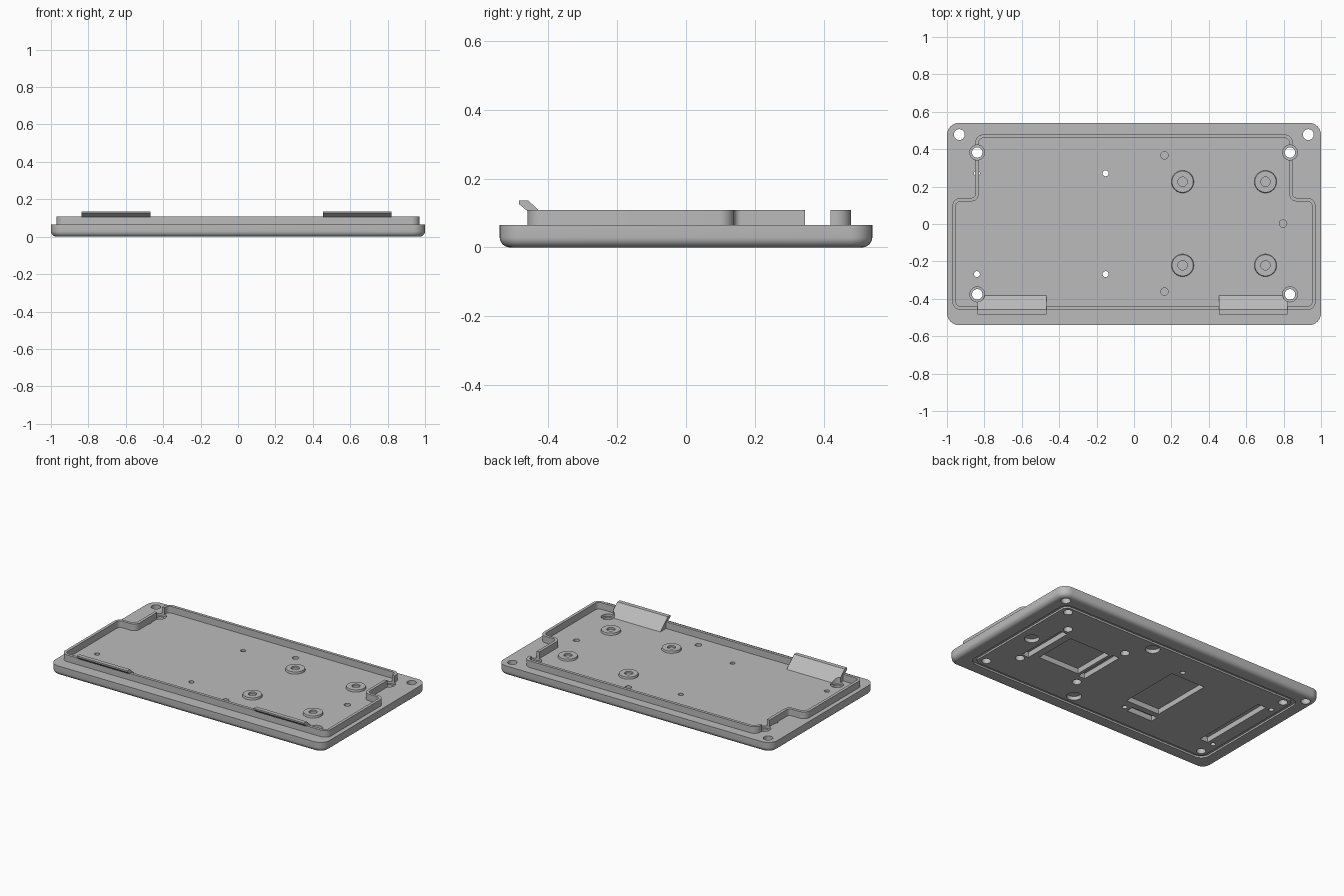
import bpy, bmesh
from math import sin, cos, pi
from mathutils import Vector

cube = bpy.data.objects.get("Cube")
if cube:
    bpy.data.objects.remove(cube, do_unlink=True)

grey = bpy.data.materials.new("plain_grey")
grey.use_nodes = True
grey.diffuse_color = (0.5, 0.5, 0.5, 1)
grey.node_tree.nodes["Principled BSDF"].inputs["Base Color"].default_value = (0.5, 0.5, 0.5, 1)

PLATE_TOP, RIM_TOP = 0.065, 0.109


def loft(bm, loops, cyclic=False):
    """Skin equal-length loops; cap the ends, or close back to the first loop."""
    rows = [[bm.verts.new(p) for p in loop] for loop in loops]
    pairs = list(zip(rows, rows[1:]))
    if cyclic:
        pairs.append((rows[-1], rows[0]))
    else:
        bm.faces.new(rows[0])
        bm.faces.new(rows[-1])
    n = len(rows[0])
    for a, b in pairs:
        for i in range(n):
            j = (i + 1) % n
            bm.faces.new((a[i], a[j], b[j], b[i]))


def finish(name, bm):
    bmesh.ops.recalc_face_normals(bm, faces=bm.faces)
    mesh = bpy.data.meshes.new(name)
    bm.to_mesh(mesh)
    bm.free()
    mesh.materials.append(grey)
    obj = bpy.data.objects.new(name, mesh)
    bpy.context.collection.objects.link(obj)
    return obj


def rounded(corners, z, seg=8):
    """Outline with right-angle corners (x, y, radius) turned into arcs."""
    out = []
    for i, (x, y, r) in enumerate(corners):
        p = Vector((x, y))
        u = (Vector(corners[i - 1][:2]) - p).normalized()
        v = (Vector(corners[(i + 1) % len(corners)][:2]) - p).normalized()
        for k in range(seg + 1):
            t = k / seg * pi / 2
            q = p + (u + v) * r - v * r * cos(t) - u * r * sin(t)
            out.append((q.x, q.y, z))
    return out


def rect(hx, hy, r, z):
    return rounded([(-hx, -hy, r), (hx, -hy, r), (hx, hy, r), (-hx, hy, r)], z)


def lathe(bm, x, y, profile, seg=32):
    """Solid of revolution about a vertical axis from (radius, z) steps."""
    loft(bm, [[(x + r * cos(2 * pi * i / seg), y + r * sin(2 * pi * i / seg), z)
               for i in range(seg)] for r, z in profile])


def box(bm, x0, x1, y0, y1, z0, z1):
    loft(bm, [[(x0, y0, z), (x1, y0, z), (x1, y1, z), (x0, y1, z)] for z in (z0, z1)])


def cut(obj, cutter):
    mod = obj.modifiers.new("cut", 'BOOLEAN')
    mod.operation = 'DIFFERENCE'
    mod.solver = 'EXACT'
    mod.object = cutter
    bpy.context.view_layer.objects.active = obj
    bpy.ops.object.modifier_apply(modifier=mod.name)


# Base plate with a rounded lower edge
FILLET = 0.03
bm = bmesh.new()
loops = []
for k in range(7):
    t = k / 6 * pi / 2
    inset = FILLET * (1 - sin(t))
    loops.append(rect(1 - inset, 0.541 - inset, 0.065 - inset, FILLET * (1 - cos(t))))
loops.append(rect(1, 0.541, 0.065, PLATE_TOP))
loft(bm, loops)
plate = finish("base_plate", bm)


# Raised rim: wide in front, stepped in towards the back
def rim_outline(t, z):
    convex, concave = 0.045 - t, 0.02 + t
    wide, narrow = 0.971 - t, 0.849 - t
    front, step, back = -0.46 + t, 0.14 - t, 0.479 - t
    return rounded([(-wide, front, convex), (wide, front, convex), (wide, step, convex),
                    (narrow, step, concave), (narrow, back, convex), (-narrow, back, convex),
                    (-narrow, step, concave), (-wide, step, convex)], z)


bm = bmesh.new()
loft(bm, [rim_outline(0, 0.06), rim_outline(0, RIM_TOP),
          rim_outline(0.019, RIM_TOP), rim_outline(0.019, 0.06)], cyclic=True)
rim = finish("raised_rim", bm)

# Two sloping clips along the front edge
clips = []
clip_profile = [(-0.378, 0.062), (-0.458, 0.136), (-0.485, 0.136),
                (-0.485, 0.126), (-0.461, 0.106), (-0.45, 0.062)]
for name, x0, x1 in (("right_clip", -0.837, -0.468), ("left_clip", 0.454, 0.822)):
    bm = bmesh.new()
    loft(bm, [[(x, y, z) for y, z in clip_profile] for x in (x0, x1)])
    clips.append(finish(name, bm))

# Four low bosses with a bore
bosses = []
for x in (0.26, 0.703):
    for y in (-0.221, 0.226):
        bm = bmesh.new()
        lathe(bm, x, y, [(0.06, 0.06), (0.06, 0.067), (0.057, 0.078),
                         (0.025, 0.078), (0.025, 0.066)])
        bosses.append(finish("boss", bm))

# Counterbored screw holes, which also notch the rim and clips
bm = bmesh.new()
for x in (-0.838, 0.834):
    for y in (-0.376, 0.382):
        lathe(bm, x, y, [(0.028, -0.05), (0.028, 0.05), (0.04, 0.05), (0.04, 0.2)])
screw_cutter = finish("screw_hole_cutter", bm)

# Other holes, underside pockets and underside groove
bm = bmesh.new()
for x in (-0.934, 0.932):
    lathe(bm, x, 0.478, [(0.029, -0.05), (0.029, 0.2)])
for x in (-0.84, -0.152):
    for y in (-0.268, 0.271):
        lathe(bm, x, y, [(0.016, -0.05), (0.016, 0.2)], 20)
for x, y in ((0.163, 0.367), (0.163, -0.362), (0.797, 0.002)):
    lathe(bm, x, y, [(0.02, 0.04), (0.02, 0.2)], 20)
    lathe(bm, x, y, [(0.045, -0.05), (0.045, 0.025)])
for x in (0.26, 0.703):
    for y in (-0.221, 0.226):
        lathe(bm, x, y, [(0.028, -0.05), (0.028, 0.035)], 24)
for x0, x1, y0, y1 in ((-0.80, -0.74, -0.27, 0.27), (-0.36, -0.11, -0.2, 0.22),
                       (-0.38, -0.19, -0.29, -0.24), (0.32, 0.62, -0.14, 0.15),
                       (0.67, 0.72, -0.18, 0.18), (0.25, 0.30, -0.16, 0.16)):
    box(bm, x0, x1, y0, y1, -0.05, 0.035)
loft(bm, [rect(0.91, 0.45, 0.06, -0.05), rect(0.91, 0.45, 0.06, 0.012),
          rect(0.885, 0.425, 0.035, 0.012), rect(0.885, 0.425, 0.035, -0.05)], cyclic=True)
plate_cutter = finish("plate_cutter", bm)

for obj in [plate, rim] + clips:
    cut(obj, screw_cutter)
cut(plate, plate_cutter)
for obj in (screw_cutter, plate_cutter):
    bpy.data.objects.remove(obj, do_unlink=True)

# Smooth the rounded surfaces, keep the edges sharp
bpy.ops.object.select_all(action='DESELECT')
for obj in [plate, rim] + clips + bosses:
    obj.select_set(True)
bpy.context.view_layer.objects.active = plate
bpy.ops.object.shade_smooth_by_angle(angle=0.5)
